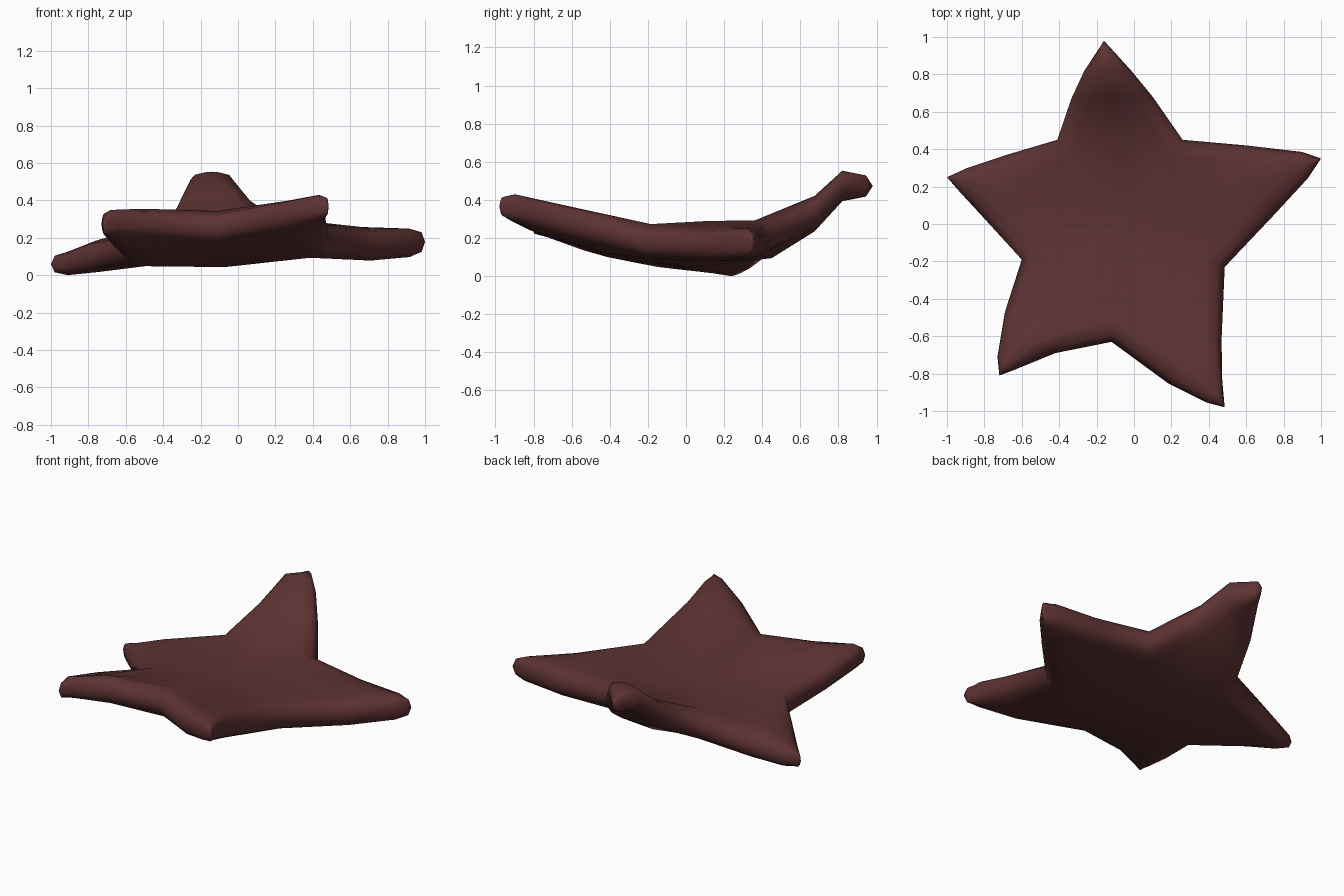
import bpy, bmesh
from mathutils import Vector as V

if "Cube" in bpy.data.objects:
    bpy.data.objects.remove(bpy.data.objects["Cube"])

mat = bpy.data.materials.new("dark reddish brown")
mat.diffuse_color = (0.11, 0.032, 0.032, 1)
mat.use_nodes = True
mat.node_tree.nodes["Principled BSDF"].inputs["Base Color"].default_value = mat.diffuse_color

CENTRE = V((-0.07, 0.02, 0.135))
H = 0.09  # half thickness of the body

# inner corners of the star, counter-clockwise from back right (mid-height points)
notches = [V(p) for p in ((0.26, 0.45, 0.205), (-0.41, 0.45, 0.18), (-0.60, -0.19, 0.14),
                          (-0.12, -0.63, 0.255), (0.485, -0.23, 0.185))]

# per arm: (right edge, left edge, half thickness) stations going outward, then the tip
arms = [
    ([((0.10, 0.68, 0.33), (-0.335, 0.67, 0.33), 0.09),
      ((-0.015, 0.82, 0.475), (-0.265, 0.82, 0.475), 0.077)], (-0.16, 0.98, 0.475)),
    ([((-0.68, 0.37, 0.11), (-0.81, 0.04, 0.10), 0.083),
      ((-0.89, 0.30, 0.065), (-0.93, 0.17, 0.065), 0.06)], (-1.0, 0.25, 0.06)),
    ([((-0.69, -0.47, 0.22), (-0.42, -0.69, 0.275), 0.082),
      ((-0.73, -0.71, 0.275), (-0.64, -0.78, 0.285), 0.066)], (-0.72, -0.81, 0.27)),
    ([((0.18, -0.85, 0.315), (0.468, -0.62, 0.30), 0.085),
      ((0.39, -0.955, 0.36), (0.472, -0.84, 0.36), 0.068)], (0.485, -0.98, 0.37)),
    ([((0.75, 0.05, 0.165), (0.60, 0.42, 0.175), 0.085),
      ((0.93, 0.245, 0.172), (0.90, 0.385, 0.178), 0.073)], (1.0, 0.35, 0.18)),
]

# rounded rim: (inset, height fraction)
RIM = ((0.0, 0.0), (0.012, 0.45), (0.04, 0.82), (0.11, 1.0))


def column(p, toward, h, side, limit):
    """Rim points from edge point p, curving in towards a target."""
    d = V((toward.x - p.x, toward.y - p.y, 0)).normalized()
    k = min(1.0, limit / 0.11)
    return [p + d * a * k + V((0, 0, side * h * f)) for a, f in RIM]


def section(r, l, h, base=False):
    """Closed cross-section loop across an arm, from right edge over the top to the left."""
    w = (l - r).length
    mid = (r + l) / 2
    halves = []
    for s in (1, -1):
        a = column(r, CENTRE if base else l, h, s, w * 0.36)
        b = column(l, CENTRE if base else r, h, s, w * 0.36)
        halves.append(a + [mid + V((0, 0, s * (h + (0.006 if base else 0.003))))] + b[::-1])
    return halves[0] + halves[1][-2:0:-1]


bm = bmesh.new()
top = bm.verts.new(CENTRE + V((0, 0, H)))
bottom = bm.verts.new(CENTRE - V((0, 0, H)))

for i, (stations, tip) in enumerate(arms):
    tip = V(tip)
    loops = [section(notches[i], notches[(i + 1) % 5], H, True)]
    st = [(V(r), V(l), h) for r, l, h in stations]
    r, l, h = st[-1]
    st.append((r.lerp(tip, 0.78), l.lerp(tip, 0.78), h * 0.68))  # blunt end
    loops += [section(*s) for s in st]
    rings = [[bm.verts.new(p) for p in lp] for lp in loops]
    n = len(rings[0])
    for a, b in zip(rings, rings[1:]):
        for k in range(n):
            bm.faces.new((a[k], a[(k + 1) % n], b[(k + 1) % n], b[k]))
    # pointed cap
    t = bm.verts.new(tip)
    for k in range(n):
        bm.faces.new((rings[-1][k], rings[-1][(k + 1) % n], t))
    # central body fans, above and below
    m = len(RIM)
    for k in (m - 1, m):
        bm.faces.new((rings[0][k], rings[0][k + 1], top))
        bm.faces.new((rings[0][n - k], rings[0][n - k - 1], bottom))

bmesh.ops.remove_doubles(bm, verts=bm.verts, dist=0.0005)
bmesh.ops.recalc_face_normals(bm, faces=bm.faces)
for f in bm.faces:
    f.smooth = True

# star body
me = bpy.data.meshes.new("star_body")
bm.to_mesh(me)
bm.free()
me.materials.append(mat)
ob = bpy.data.objects.new("star_body", me)
bpy.context.collection.objects.link(ob)

# sit on the ground
low = min(v.co.z for v in me.vertices)
for v in me.vertices:
    v.co.z -= low
